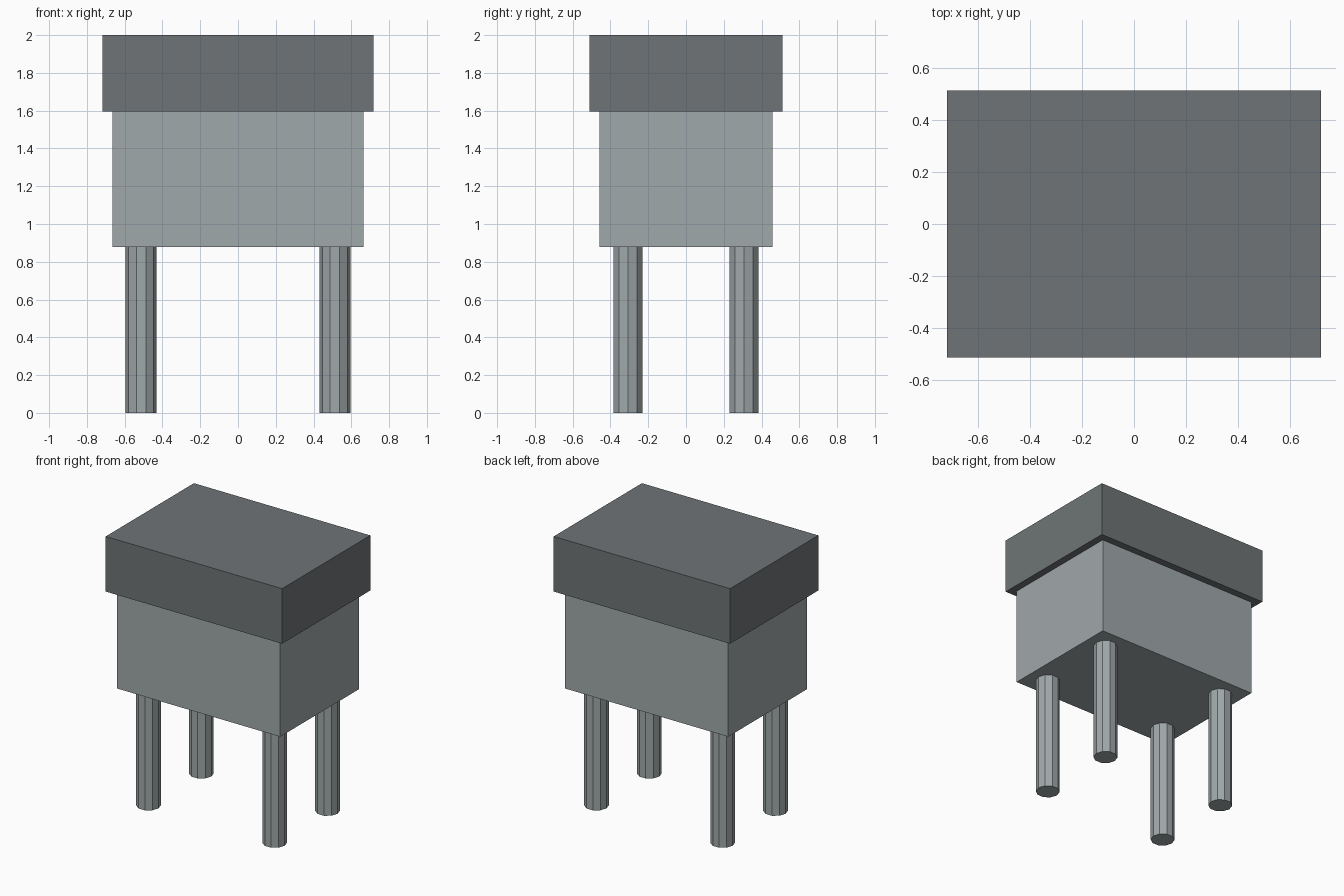
import bpy, math

if "Cube" in bpy.data.objects:
    bpy.data.objects.remove(bpy.data.objects["Cube"])


def material(name, rgb):
    # sRGB 0-255 to linear
    m = bpy.data.materials.new(name)
    lin = [(c / 255 / 12.92) if c < 10 else ((c / 255 + 0.055) / 1.055) ** 2.4 for c in rgb]
    m.diffuse_color = (*lin, 1)
    m.use_nodes = True
    m.node_tree.nodes["Principled BSDF"].inputs["Base Color"].default_value = m.diffuse_color
    return m


light_grey = material("light grey", (160, 168, 170))
dark_grey = material("dark grey", (111, 116, 118))


def finish(name, mat):
    ob = bpy.context.object
    bpy.ops.object.transform_apply(location=False, rotation=True, scale=True)
    ob.name = name
    ob.data.materials.append(mat)


def box(name, width, depth, z0, z1, mat):
    bpy.ops.mesh.primitive_cube_add(size=1, location=(0, 0, (z0 + z1) / 2))
    bpy.context.object.scale = (width, depth, z1 - z0)
    finish(name, mat)


LID_Z, BODY_Z = 1.595, 0.877

# Body and overhanging lid
box("body", 1.328, 0.917, BODY_Z, LID_Z, light_grey)
box("lid", 1.434, 1.024, LID_Z, 2.0, dark_grey)

# Four ten-sided legs, corners pointing along x
for y, end in ((-0.307, "front"), (0.307, "back")):
    for x, side in ((-0.513, "left"), (0.513, "right")):
        bpy.ops.mesh.primitive_cylinder_add(vertices=10, radius=0.082, depth=BODY_Z,
                                            location=(x, y, BODY_Z / 2),
                                            rotation=(0, 0, math.pi / 2))
        finish(f"{end}_{side}_leg", light_grey)
